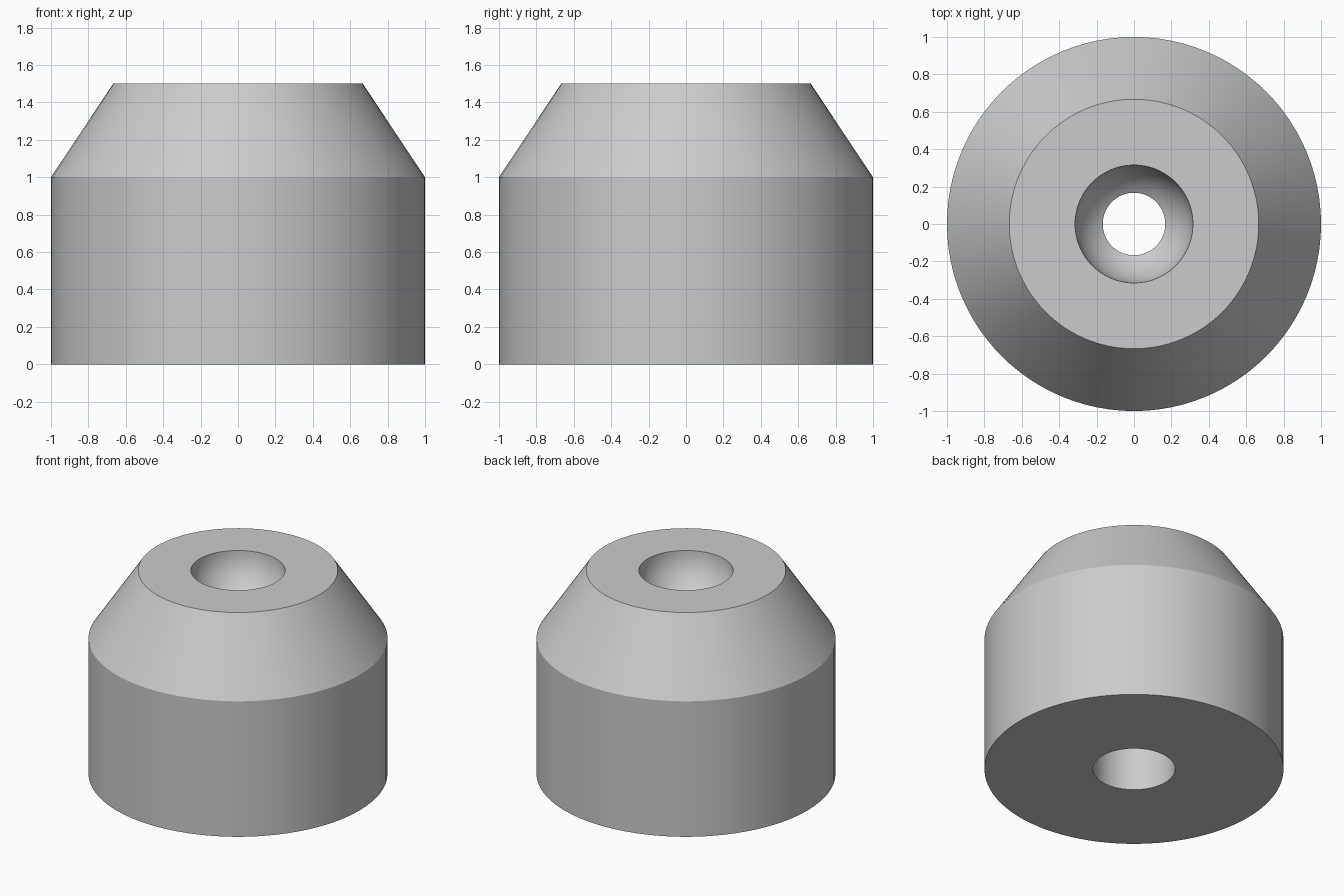
import bpy, bmesh, math

# Remove the default object
cube = bpy.data.objects.get("Cube")
if cube:
    bpy.data.objects.remove(cube, do_unlink=True)

SEGMENTS = 96
HEIGHT = 1.5
BOWL_R = 0.315     # rounded seat in the top
THROAT_R = 0.167   # narrow through hole
BORE_R = 0.275     # wide bore in the underside

grey = bpy.data.materials.new("light_grey")
grey.use_nodes = True
colour = (0.6, 0.6, 0.6, 1)
grey.diffuse_color = colour
grey.node_tree.nodes["Principled BSDF"].inputs["Base Color"].default_value = colour


def lathe(name, profile, material):
    """Revolve a closed (radius, z) profile around z."""
    bm = bmesh.new()
    rings = []
    for r, z in profile:
        ring = []
        for i in range(SEGMENTS):
            a = math.tau * i / SEGMENTS
            ring.append(bm.verts.new((r * math.cos(a), r * math.sin(a), z)))
        rings.append(ring)
    for k, low in enumerate(rings):
        high = rings[(k + 1) % len(rings)]
        for i in range(SEGMENTS):
            j = (i + 1) % SEGMENTS
            bm.faces.new((low[i], low[j], high[j], high[i]))
    bmesh.ops.recalc_face_normals(bm, faces=bm.faces)
    mesh = bpy.data.meshes.new(name)
    bm.to_mesh(mesh)
    bm.free()
    mesh.materials.append(material)
    obj = bpy.data.objects.new(name, mesh)
    bpy.context.collection.objects.link(obj)
    bpy.ops.object.select_all(action='DESELECT')
    obj.select_set(True)
    bpy.context.view_layer.objects.active = obj
    bpy.ops.object.shade_smooth_by_angle(angle=math.radians(25))
    return obj


# Outer wall, tapered shoulder and flat top
profile = [(BORE_R, 0), (1, 0), (1, 1), (0.667, HEIGHT)]

# Rounded seat curving down to the throat
end = math.acos(THROAT_R / BOWL_R)
steps = 14
for s in range(steps + 1):
    a = end * s / steps
    profile.append((BOWL_R * math.cos(a), HEIGHT - BOWL_R * math.sin(a)))

# Throat and the step into the lower bore
profile += [(THROAT_R, 1), (BORE_R, 1)]

lathe("tapered_bushing", profile, grey)
